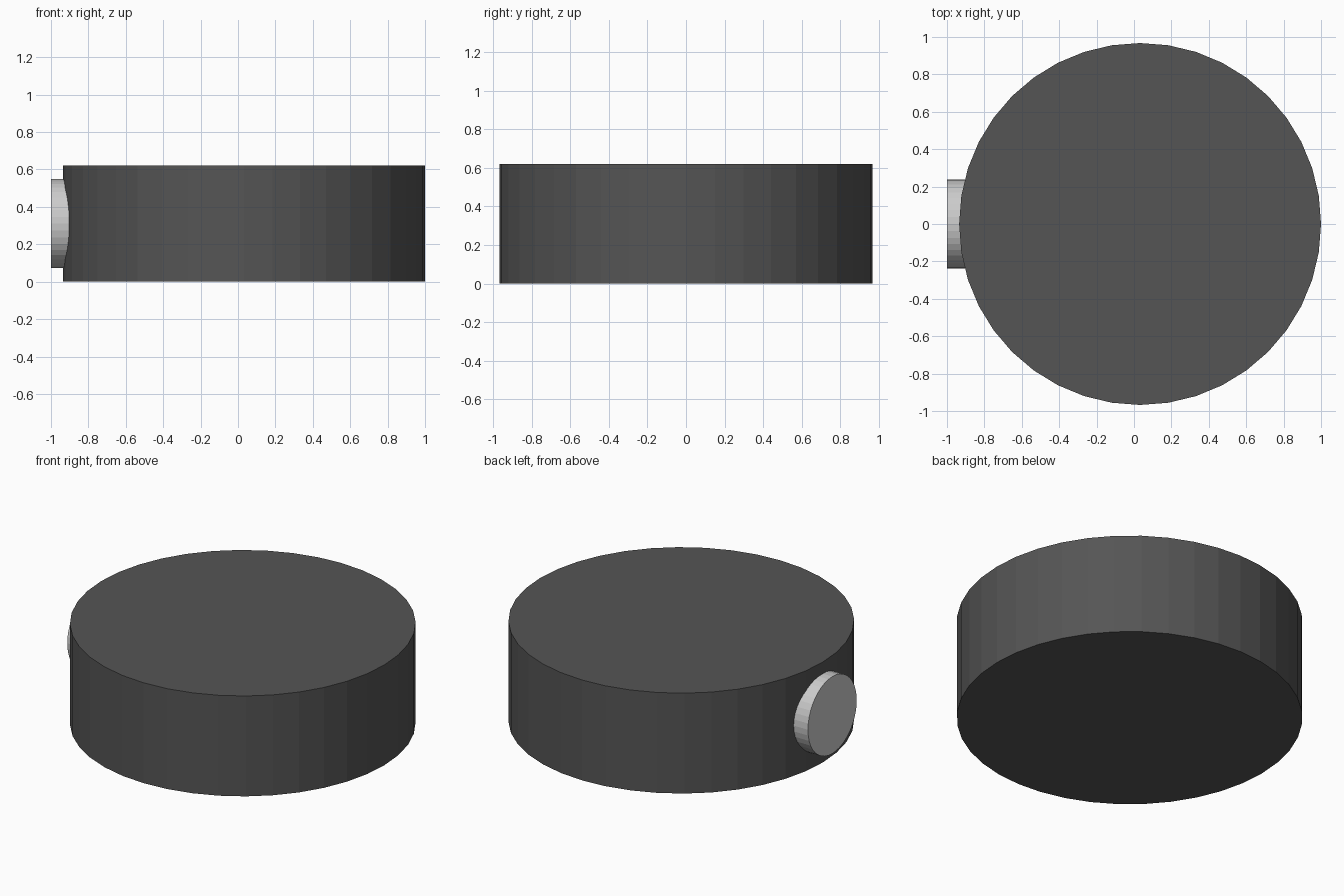
import bpy
import math

if "Cube" in bpy.data.objects:
    bpy.data.objects.remove(bpy.data.objects["Cube"])

SIDES = 40
BODY_X, BODY_R, HEIGHT = 0.0325, 0.9675, 0.62
KNOB_R, KNOB_OUT, KNOB_IN = 0.238, -1.0, -0.86


def cylinder(name, radius, depth, location, rotation=(0, 0, 0)):
    # The quarter turn puts vertices on both axes
    bpy.ops.mesh.primitive_cylinder_add(vertices=SIDES, radius=radius, depth=depth,
                                        location=location, rotation=rotation)
    obj = bpy.context.object
    obj.name = name
    return obj


def paint(obj, name, value):
    mat = bpy.data.materials.new(name)
    mat.diffuse_color = (value, value, value, 1)
    mat.use_nodes = True
    mat.node_tree.nodes["Principled BSDF"].inputs["Base Color"].default_value = mat.diffuse_color
    obj.data.materials.append(mat)


# Round dark drum
body = cylinder("body", BODY_R, HEIGHT, (BODY_X, 0, HEIGHT / 2))
paint(body, "dark_grey", 0.09)

# Light side knob, sunk into the drum wall
knob = cylinder("side_knob", KNOB_R, KNOB_IN - KNOB_OUT,
                ((KNOB_IN + KNOB_OUT) / 2, 0, HEIGHT / 2),
                (0, math.pi / 2, 0))
